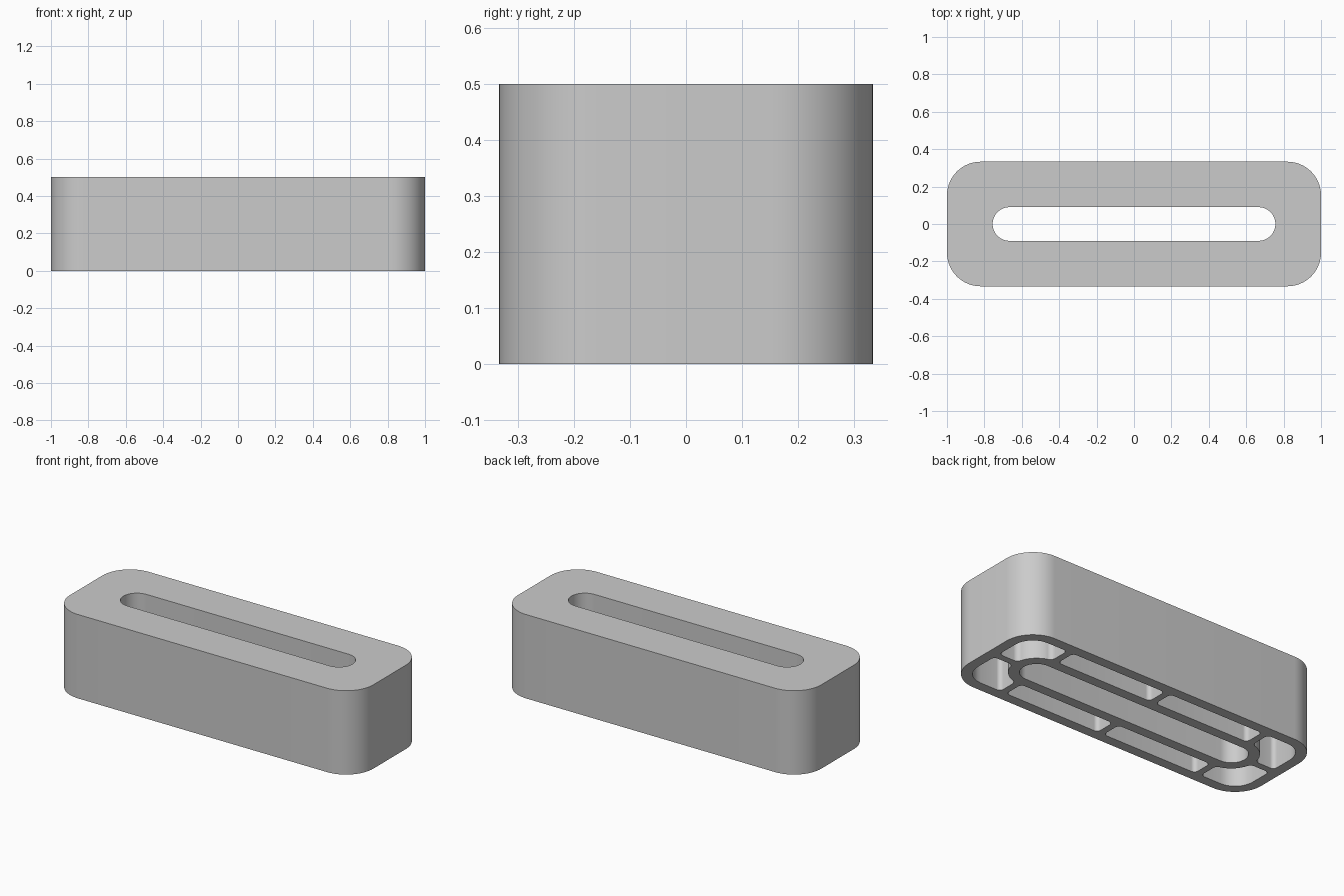
import bpy, bmesh, math
from mathutils import Vector

cube = bpy.data.objects.get("Cube")
if cube:
    bpy.data.objects.remove(cube, do_unlink=True)

HALF_X, HALF_Y, HEIGHT, CORNER = 1.0, 0.333, 0.5, 0.18
WALL, RIB, ROOF, FILLET = 0.06, 0.04, 0.06, 0.025
SLOT_R, SLOT_X = 0.09, 0.666            # slot end radius and its centre
RING_R = SLOT_R + WALL
IN_X, IN_Y = HALF_X - WALL, HALF_Y - WALL


def rounded(corners, steps=8):
    """Outline from (x, y, corner radius) entries; radius 0 keeps the point."""
    out = []
    for i, (x, y, r) in enumerate(corners):
        p = Vector((x, y))
        if r == 0:
            out.append(p)
            continue
        before = (Vector(corners[i - 1][:2]) - p).normalized() * r
        after = (Vector(corners[(i + 1) % len(corners)][:2]) - p).normalized() * r
        for k in range(steps + 1):
            a = math.pi / 2 * k / steps
            out.append(p + before * (1 - math.sin(a)) + after * (1 - math.cos(a)))
    return out


def rectangle(x0, x1, y0, y1, r, steps=8):
    return rounded([(x0, y0, r), (x1, y0, r), (x1, y1, r), (x0, y1, r)], steps)


def slot_outline(steps=24):
    pts = []
    for side in (1, -1):
        for k in range(steps + 1):
            a = math.pi * k / steps - math.pi / 2
            pts.append(Vector((side * (SLOT_X + SLOT_R * math.cos(a)),
                               side * SLOT_R * math.sin(a))))
    return pts


def corner_pocket():
    """Pocket between a rib, the outer corner and the slot ring."""
    x0, y0 = SLOT_X + RIB / 2, RIB / 2
    start = math.acos(RIB / 2 / RING_R)
    end = math.asin(RIB / 2 / RING_R)
    trim = 1.2 * FILLET / RING_R
    arc = []
    for k in range(13):
        a = end + trim + (start - end - 2 * trim) * k / 12
        arc.append((SLOT_X + RING_R * math.cos(a), RING_R * math.sin(a), 0))
    ring_end = (SLOT_X + RING_R * math.cos(end), y0, FILLET)
    ring_start = (x0, RING_R * math.sin(start), FILLET)
    return rounded([ring_start, (x0, IN_Y, FILLET), (IN_X, IN_Y, CORNER - WALL),
                    (IN_X, y0, FILLET), ring_end] + arc)


bm = bmesh.new()


def edge_loop(pts, z):
    verts = [bm.verts.new((p.x, p.y, z)) for p in pts]
    return [bm.edges.new((v, verts[(i + 1) % len(verts)])) for i, v in enumerate(verts)]


def wall(pts, z0, z1):
    """Vertical wall along an outline; returns its lower and upper edges."""
    low, high = edge_loop(pts, z0), edge_loop(pts, z1)
    for a, b in zip(low, high):
        bm.faces.new((a.verts[0], a.verts[1], b.verts[1], b.verts[0]))
    return low, high


# Outer shell and through slot
bottom, top = [], []
for outline in (rectangle(-HALF_X, HALF_X, -HALF_Y, HALF_Y, CORNER, 16), slot_outline()):
    low, high = wall(outline, 0, HEIGHT)
    bottom += low
    top += high

# Underside pockets, mirrored to all four quarters
side_pocket = rectangle(RIB / 2, SLOT_X - RIB / 2, RING_R, IN_Y, FILLET)
for sx in (1, -1):
    for sy in (1, -1):
        for pocket in (side_pocket, corner_pocket()):
            pts = [Vector((p.x * sx, p.y * sy)) for p in pocket]
            low, high = wall(pts, 0, HEIGHT - ROOF)
            bottom += low
            bmesh.ops.triangle_fill(bm, edges=high, use_beauty=True)

# Flat top and ribbed underside
for edges in (bottom, top):
    bmesh.ops.triangle_fill(bm, edges=edges, use_beauty=True)
bmesh.ops.recalc_face_normals(bm, faces=bm.faces)

mesh = bpy.data.meshes.new("slotted_spacer")
bm.to_mesh(mesh)
bm.free()
spacer = bpy.data.objects.new("slotted_spacer", mesh)
bpy.context.collection.objects.link(spacer)

# Plain grey
grey = bpy.data.materials.new("light_grey")
grey.use_nodes = True
colour = (0.6, 0.6, 0.6, 1)
grey.diffuse_color = colour
grey.node_tree.nodes["Principled BSDF"].inputs["Base Color"].default_value = colour
mesh.materials.append(grey)

# Smooth walls, crisp rims
bpy.ops.object.select_all(action="DESELECT")
spacer.select_set(True)
bpy.context.view_layer.objects.active = spacer
bpy.ops.object.shade_smooth_by_angle(angle=math.radians(35))
